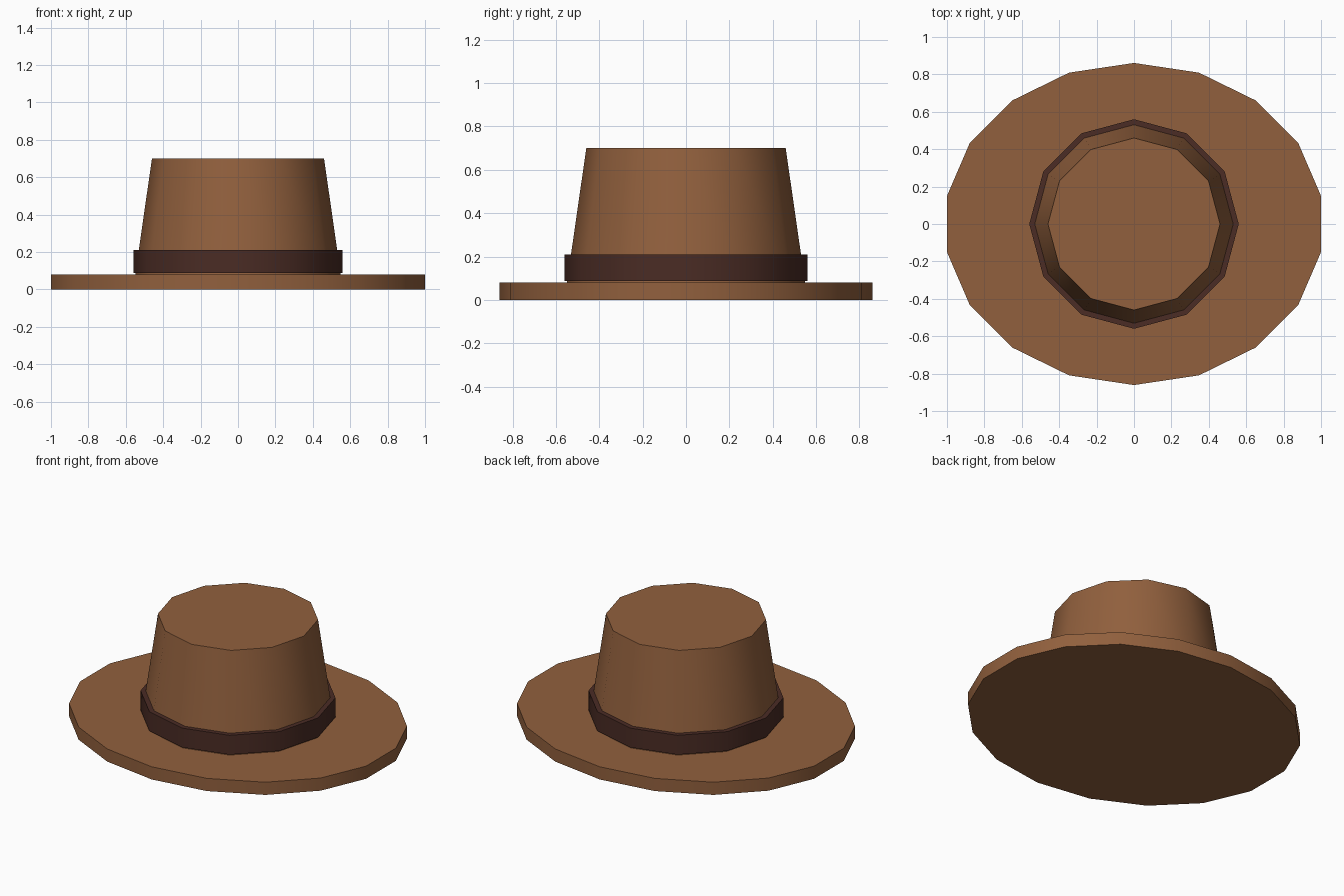
import bpy
from math import radians

cube = bpy.data.objects.get("Cube")
if cube:
    bpy.data.objects.remove(cube, do_unlink=True)


def make_material(name, rgb):
    mat = bpy.data.materials.new(name)
    mat.use_nodes = True
    colour = (*rgb, 1.0)
    mat.diffuse_color = colour
    bsdf = next(n for n in mat.node_tree.nodes if n.type == 'BSDF_PRINCIPLED')
    bsdf.inputs["Base Color"].default_value = colour
    return mat


def make_drum(name, sides, bottom_radius, top_radius, bottom, top, mat, depth_scale=1.0):
    """Capped frustum between two heights, with smooth sides and sharp rims."""
    bpy.ops.mesh.primitive_cone_add(
        vertices=sides, radius1=bottom_radius, radius2=top_radius,
        depth=top - bottom, location=(0, 0, (bottom + top) / 2))
    obj = bpy.context.object
    obj.name = obj.data.name = name
    obj.scale.y = depth_scale
    bpy.ops.object.transform_apply(location=False, rotation=False, scale=True)
    bpy.ops.object.shade_smooth_by_angle(angle=radians(40))
    obj.data.materials.append(mat)
    return obj


felt = make_material("brown felt", (0.285, 0.117, 0.047))
ribbon = make_material("dark brown ribbon", (0.069, 0.025, 0.018))

# Wide oval brim
make_drum("brim", 18, 1.0154, 1.0154, 0.0, 0.08, felt, depth_scale=0.848)

# Tapered crown standing on the brim
make_drum("crown", 12, 0.55, 0.46, 0.075, 0.70, felt)

# Ribbon band around the foot of the crown
make_drum("hat_band", 12, 0.56, 0.56, 0.088, 0.21, ribbon)
